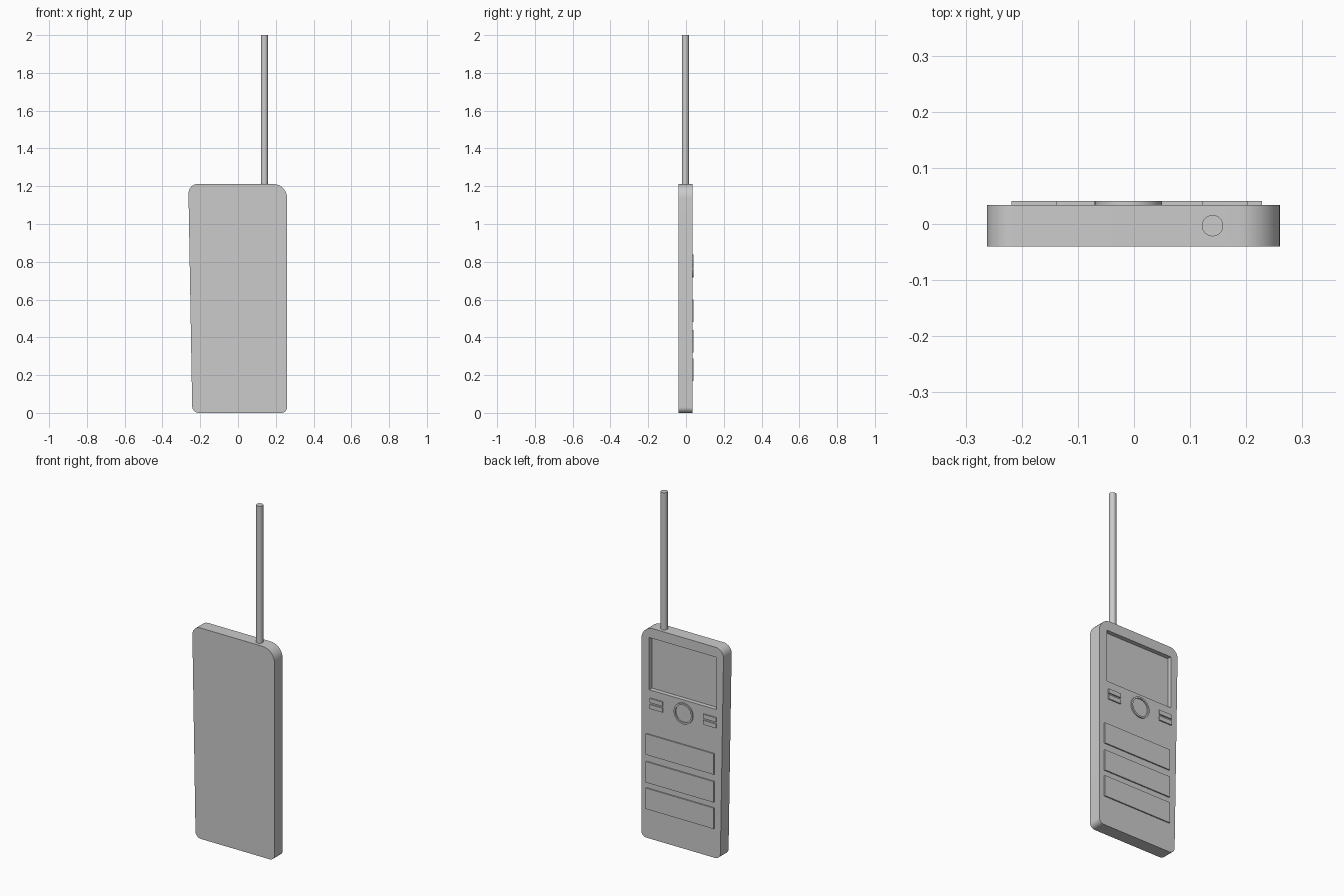
import bpy
import bmesh
import math
from mathutils import Vector

cube = bpy.data.objects.get("Cube")
if cube:
    bpy.data.objects.remove(cube, do_unlink=True)

grey = bpy.data.materials.new("plain_grey")
grey.use_nodes = True
colour = (0.6, 0.6, 0.6, 1)
grey.diffuse_color = colour
grey.node_tree.nodes["Principled BSDF"].inputs["Base Color"].default_value = colour

FRONT, BACK, RAISED = -0.04, 0.034, 0.041


def finish(name, bm, smooth=True):
    bmesh.ops.recalc_face_normals(bm, faces=bm.faces)
    mesh = bpy.data.meshes.new(name)
    bm.to_mesh(mesh)
    bm.free()
    mesh.materials.append(grey)
    obj = bpy.data.objects.new(name, mesh)
    bpy.context.collection.objects.link(obj)
    if smooth:
        bpy.ops.object.select_all(action="DESELECT")
        obj.select_set(True)
        bpy.context.view_layer.objects.active = obj
        bpy.ops.object.shade_smooth_by_angle(angle=math.radians(35))
    return obj


def rounded(corners, steps=10):
    """Outline with each (x, z, radius) corner replaced by an arc."""
    points = []
    for i, (x, z, r) in enumerate(corners):
        p = Vector((x, z))
        a = (Vector(corners[i - 1][:2]) - p).normalized()
        b = (Vector(corners[(i + 1) % len(corners)][:2]) - p).normalized()
        half = a.angle(b) / 2
        centre = p + (a + b).normalized() * r / math.sin(half)
        start = (p + a * r / math.tan(half) - centre).normalized()
        end = (p + b * r / math.tan(half) - centre).normalized()
        for k in range(steps + 1):
            points.append(centre + start.slerp(end, k / steps) * r)
    return points


def extrude_y(name, outline, y0, y1):
    bm = bmesh.new()
    near, far = [[bm.verts.new((x, y, z)) for x, z in outline] for y in (y0, y1)]
    bm.faces.new(near)
    bm.faces.new(far)
    for i in range(len(outline)):
        bm.faces.new((near[i - 1], near[i], far[i], far[i - 1]))
    return finish(name, bm)


def plate(name, x0, x1, z0, z1, y0=BACK - 0.002, y1=RAISED):
    bm = bmesh.new()
    bmesh.ops.create_cube(bm, size=1)
    for v in bm.verts:
        v.co = (x1 if v.co.x > 0 else x0, y1 if v.co.y > 0 else y0,
                z1 if v.co.z > 0 else z0)
    return finish(name, bm, smooth=False)


# Tapered body with a recessed screen
body = extrude_y("body", rounded([
    (-0.242, 0, 0.035), (0.26, 0, 0.03),
    (0.26, 1.212, 0.075), (-0.263, 1.212, 0.05)]), FRONT, BACK)
cutter = plate("screen_cutter", -0.218, 0.21, 0.855, 1.155, BACK - 0.025, 0.1)
cutter.hide_render = True
cut = body.modifiers.new("screen_recess", "BOOLEAN")
cut.operation = "DIFFERENCE"
cut.solver = "EXACT"
cut.object = cutter
with bpy.context.temp_override(object=body, active_object=body):
    bpy.ops.object.modifier_apply(modifier=cut.name)
bpy.data.objects.remove(cutter, do_unlink=True)

# Antenna
bm = bmesh.new()
bmesh.ops.create_cone(bm, cap_ends=True, segments=32, radius1=0.019, radius2=0.019, depth=0.8)
bmesh.ops.translate(bm, vec=(0.14, -0.003, 1.6), verts=bm.verts)
finish("antenna", bm)

# Three wide keys
for i, z in enumerate((0.168, 0.32, 0.48)):
    plate(f"wide_key_{i + 1}", -0.205, 0.228, z, z + 0.12)

# Paired small keys beside the ring
for side, x in (("right", -0.218), ("left", 0.121)):
    for row, z in (("lower", 0.75), ("upper", 0.785)):
        plate(f"{side}_{row}_key", x, x + 0.081, z, z + 0.025)

# Ring button
bm = bmesh.new()
section = [(0.06, BACK - 0.002), (0.06, RAISED), (0.05, RAISED), (0.05, BACK - 0.002)]
loop = [bm.verts.new((r, y, 0)) for r, y in section]
edges = [bm.edges.new((loop[i - 1], loop[i])) for i in range(4)]
bmesh.ops.spin(bm, geom=loop + edges, cent=(0, 0, 0), axis=(0, 1, 0),
               angle=math.tau, steps=48, use_merge=True)
bmesh.ops.remove_doubles(bm, verts=bm.verts, dist=0.0001)
bmesh.ops.translate(bm, vec=(-0.01, 0, 0.778), verts=bm.verts)
finish("ring_button", bm)
